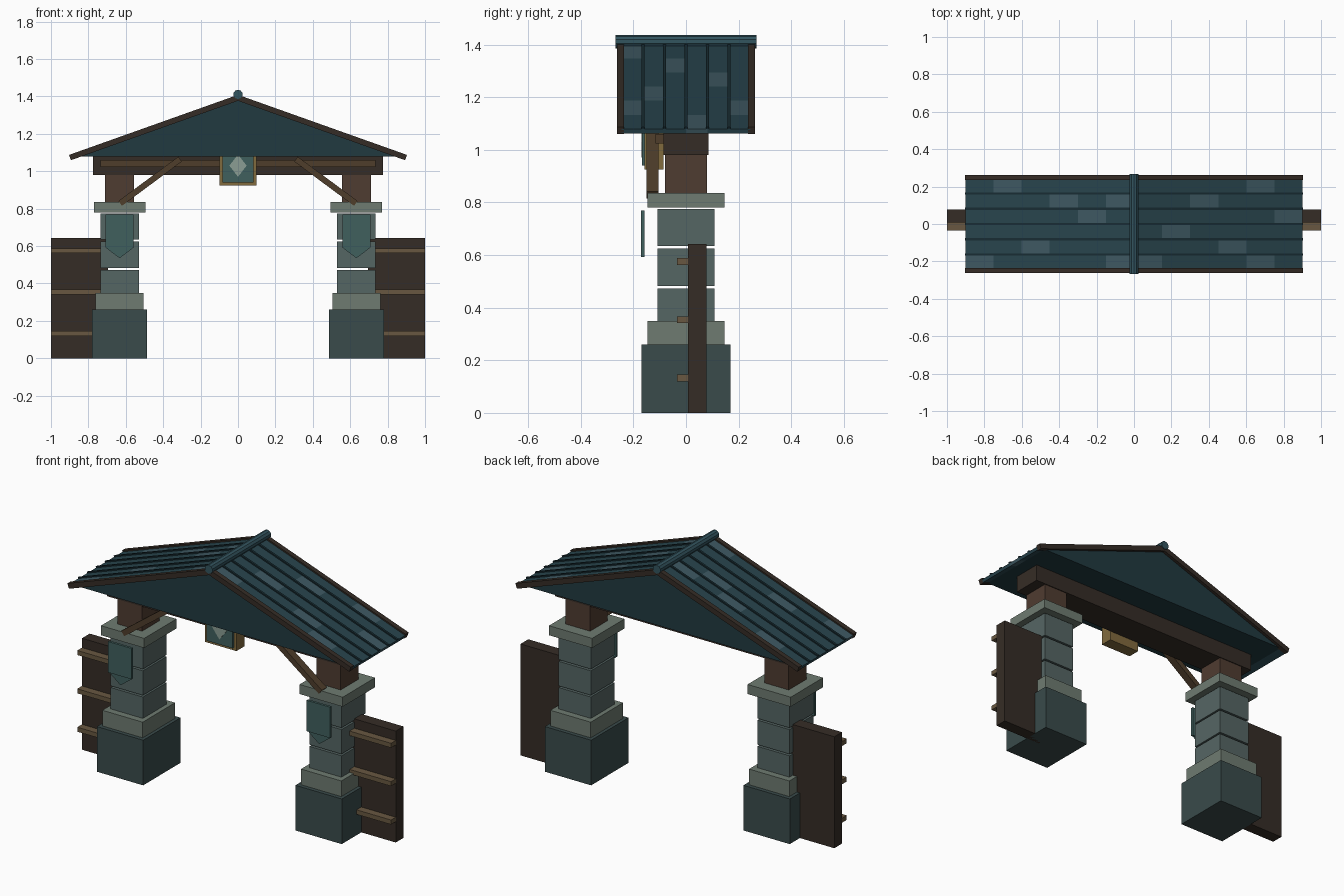
import bpy, bmesh, math
from mathutils import Vector

if "Cube" in bpy.data.objects:
    bpy.data.objects.remove(bpy.data.objects["Cube"])


def mat(name, hexcol):
    m = bpy.data.materials.new(name)
    m.diffuse_color = [((int(hexcol[i:i + 2], 16) / 255) ** 2.2) for i in (0, 2, 4)] + [1]
    m.use_nodes = True
    m.node_tree.nodes["Principled BSDF"].inputs["Base Color"].default_value = m.diffuse_color
    return m


STONE_DARK = mat("dark_stone", "3C4C4C")
STONE = mat("stone", "566664")
STONE_LIGHT = mat("light_stone", "6E7A70")
WOOD_DARK = mat("dark_wood", "38302A")
WOOD = mat("wood", "50402F")
POST = mat("post_wood", "503E34")
WOOD_LIGHT = mat("light_wood", "685843")
GOLD = mat("gold_frame", "806A40")
CLOTH = mat("cloth", "42605E")
EMBLEM = mat("emblem", "8A9C92")
GABLE = mat("gable", "263C42")
TILE = mat("tile", "2C464E")
TILE_LIGHT = mat("light_tile", "405962")
SEAM = mat("seam", "1E3036")
RIDGE = mat("ridge", "36555F")


def mesh(name, verts, faces, *mats):
    me = bpy.data.meshes.new(name)
    me.from_pydata(verts, [], faces)
    bm = bmesh.new()
    bm.from_mesh(me)
    bmesh.ops.recalc_face_normals(bm, faces=bm.faces)
    bm.to_mesh(me)
    bm.free()
    for m in mats:
        me.materials.append(m)
    ob = bpy.data.objects.new(name, me)
    bpy.context.collection.objects.link(ob)
    return ob


def prism(name, profile, y0, y1, m):
    """Extrude an xz profile from y0 to y1."""
    n = len(profile)
    verts = [(x, y, z) for y in (y0, y1) for x, z in profile]
    faces = [list(range(n)), list(range(n, 2 * n))]
    faces += [(i, (i + 1) % n, n + (i + 1) % n, n + i) for i in range(n)]
    return mesh(name, verts, faces, m)


def box(name, x0, x1, y0, y1, z0, z1, m):
    return prism(name, [(x0, z0), (x1, z0), (x1, z1), (x0, z1)], y0, y1, m)


def block(name, cx, w, d, z0, z1, m):
    return box(name, cx - w / 2, cx + w / 2, -d / 2, d / 2, z0, z1, m)


def bar(name, a, b, t, y0, y1, m):
    """Bar of thickness t between two xz points."""
    a, b = Vector(a), Vector(b)
    d = (b - a).normalized()
    n = Vector((-d.y, d.x)) * t / 2
    return prism(name, [a + n, b + n, b - n, a - n], y0, y1, m)


# Roof slope: s runs from ridge to eave, h is the height above the slope
ANG = math.atan2(0.32, 0.9)
LEN = math.hypot(0.32, 0.9)


def slope(side, s, h):
    return (side * (s * math.cos(ANG) + h * math.sin(ANG)),
            1.398 - s * math.sin(ANG) + h * math.cos(ANG))


def slope_bar(name, side, h0, h1, y0, y1, m):
    pts = [slope(side, s, h) for s, h in ((0, h0), (LEN, h0), (LEN, h1), (0, h1))]
    return prism(name, pts, y0, y1, m)


# Lighter tiles as (row from front, column from ridge)
LIGHT = {-1: {(5, 4), (4, 2), (4, 0), (3, 1), (1, 3), (0, 0), (0, 5)},
         1: {(5, 4), (4, 2), (3, 5), (2, 1), (1, 3), (0, 0), (0, 4)}}

for side, tag in ((-1, "left"), (1, "right")):
    cx = side * 0.633

    # Stone pillar
    block(tag + "_pillar_base", cx, 0.295, 0.34, 0, 0.26, STONE_DARK)
    block(tag + "_pillar_plinth", cx, 0.257, 0.294, 0.26, 0.35, STONE_LIGHT)
    for i, (z0, z1) in enumerate(((0.35, 0.473), (0.483, 0.624), (0.634, 0.775))):
        block(f"{tag}_pillar_stone_{i + 1}", cx, 0.205, 0.216, z0, z1, STONE)
    block(tag + "_pillar_cap", cx, 0.275, 0.294, 0.78, 0.835, STONE_LIGHT)
    block(tag + "_post", cx, 0.155, 0.16, 0.835, 0.98, POST)

    # Brace
    bar(tag + "_brace", (side * 0.63, 0.828), (side * 0.31, 1.065), 0.032,
        -0.15, -0.105, WOOD)

    # Hanging banner with a flat pointed tip
    x0, x1 = cx - 0.075, cx + 0.075
    box(tag + "_banner", x0, x1, -0.172, -0.158, 0.592, 0.77, CLOTH)
    mesh(tag + "_banner_tip", [(x0, -0.165, 0.592), (cx, -0.165, 0.535), (x1, -0.165, 0.592)],
         [(0, 1, 2)], CLOTH)

    # Side fence with rails
    xa, xb = sorted((side, side * 0.695))
    box(tag + "_fence", xa, xb, 0.008, 0.078, 0, 0.642, WOOD_DARK)
    for i, z in enumerate((0.133, 0.354, 0.575)):
        box(f"{tag}_fence_rail_{i + 1}", xa, xb, -0.035, 0.008, z - 0.013, z + 0.013, WOOD_LIGHT)

    # Tiled roof panel
    verts = []
    for r in range(7):
        for c in range(7):
            x, z = slope(side, c * LEN / 6, 0.002)
            verts.append((x, -0.245 + r * 0.49 / 6, z))
    cells = [(r, c) for r in range(6) for c in range(6)]
    faces = [(r * 7 + c, r * 7 + c + 1, r * 7 + c + 8, r * 7 + c + 7) for r, c in cells]
    panel = mesh(tag + "_roof_panel", verts, faces, TILE, TILE_LIGHT)
    if panel.data.polygons[0].normal.z < 0:
        panel.data.flip_normals()
    for poly, cell in zip(panel.data.polygons, cells):
        poly.material_index = int(cell in LIGHT[side])
    sol = panel.modifiers.new("thickness", "SOLIDIFY")
    sol.thickness = 0.018
    sol.offset = -1

    # Roof seams and edge boards
    for i in range(1, 6):
        y = -0.245 + i * 0.49 / 6
        slope_bar(f"{tag}_roof_seam_{i}", side, 0, 0.009, y - 0.006, y + 0.006, SEAM)
    for end, y0, y1 in (("front", -0.263, -0.235), ("back", 0.235, 0.263)):
        slope_bar(f"{tag}_{end}_edge_board", side, -0.02, 0.01, y0, y1, WOOD_DARK)

# Solid gable under the roof
prism("gable", [(-0.87, 1.078), (0.87, 1.078), (0, 1.386)], -0.245, 0.245, GABLE)

# Ridge pole
bpy.ops.mesh.primitive_cylinder_add(vertices=10, radius=0.025, depth=0.535,
                                    location=(0, 0, 1.411), rotation=(math.pi / 2, 0, 0))
ridge = bpy.context.object
ridge.name = "ridge_pole"
ridge.data.materials.append(RIDGE)

# Cross beam and its trim
block("cross_beam", 0, 1.55, 0.17, 0.98, 1.085, WOOD_DARK)
box("beam_trim", -0.735, 0.735, -0.115, -0.085, 1.024, 1.06, WOOD)

# Hanging sign with a diamond emblem
box("sign_frame", -0.1, 0.1, -0.157, -0.085, 0.925, 1.12, GOLD)
box("sign_panel", -0.083, 0.083, -0.167, -0.157, 0.94, 1.105, CLOTH)
prism("sign_emblem", [(-0.046, 1.03), (0, 0.97), (0.046, 1.03), (0, 1.09)], -0.17, -0.167, EMBLEM)
